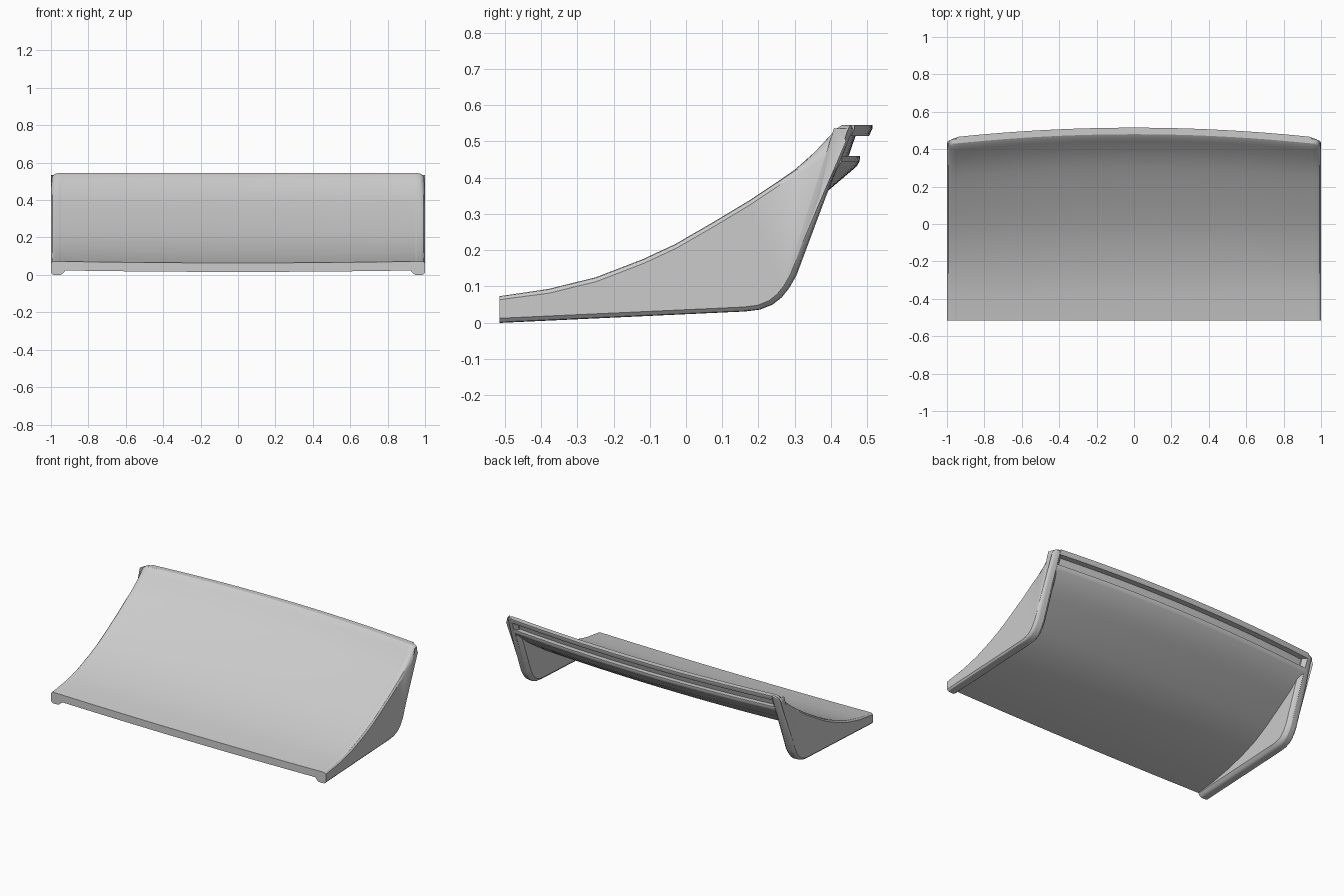
import bpy
import bmesh
import math
from mathutils import Vector

cube = bpy.data.objects.get("Cube")
if cube:
    bpy.data.objects.remove(cube, do_unlink=True)

paint = bpy.data.materials.new("light_grey")
paint.use_nodes = True
GREY = (0.6, 0.6, 0.6, 1)
paint.diffuse_color = GREY
paint.node_tree.nodes["Principled BSDF"].inputs["Base Color"].default_value = GREY

FRONT = -0.515

# Side outlines as (y, z)
top_curve = [(FRONT, .073), (-.38, .093), (-.25, .125), (-.12, .175), (-.03, .217),
             (.07, .275), (.17, .335), (.25, .388), (.3, .425), (.35, .47),
             (.39, .513), (.41, .535), (.425, .545)]
rear_lip = [(.46, .545), (.459, .535), (.45, .515), (.413, .515), (.395, .46),
            (.425, .46), (.424, .445), (.415, .43), (.325, .35)]
underside = [(.27, .312), (.2, .265), (.1, .2), (0, .145), (-.12, .1),
             (-.25, .065), (-.38, .04), (FRONT, .025)]
plate_edge = [(.45, .545), (.455, .535), (.45, .52), (.38, .345), (.3, .13), (.28, .095),
              (.26, .07), (.235, .05), (.2, .036), (.16, .031), (FRONT, 0)]


def bow(x, y, z):
    """Bow the rear edge backwards and dip the front edge at mid span."""
    weight = min(1, max(0, (y - FRONT) / 0.93))
    arch = 1 - x * x
    return Vector((x, y + .055 * arch * weight, z - .009 * arch * (1 - weight)))


def inset(outline, amount, corner=0):
    """Shrink an outline, with an extra amount near its upper rear corner."""
    result = []
    n = len(outline)
    for i, (y, z) in enumerate(outline):
        a, b = Vector(outline[i - 1]), Vector(outline[(i + 1) % n])
        d = (b - a).normalized()
        size = amount + corner * min(1, max(0, (z - .4) / .13))
        shift = Vector((d.y, -d.x)) * size
        if y < -.5:
            shift.x = 0
        result.append((y + shift.x, z + shift.y))
    return result


def loft(name, sections):
    bm = bmesh.new()
    rings = [[bm.verts.new(bow(x, y, z)) for y, z in outline] for x, outline in sections]
    for r, s in zip(rings, rings[1:]):
        for i in range(len(r)):
            j = (i + 1) % len(r)
            bm.faces.new((r[i], r[j], s[j], s[i]))
    bm.faces.new(rings[0])
    bm.faces.new(rings[-1][::-1])
    bmesh.ops.recalc_face_normals(bm, faces=bm.faces)
    mesh = bpy.data.meshes.new(name)
    bm.to_mesh(mesh)
    bm.free()
    mesh.materials.append(paint)
    obj = bpy.data.objects.new(name, mesh)
    bpy.context.collection.objects.link(obj)
    bpy.ops.object.select_all(action="DESELECT")
    obj.select_set(True)
    bpy.context.view_layer.objects.active = obj
    bpy.ops.object.shade_smooth_by_angle(angle=math.radians(32))
    return obj


# Curved blade with stepped rear lip
SPAN, STEPS = .95, 24
blade = top_curve + rear_lip + underside
loft("spoiler_blade", [(SPAN * (2 * i / STEPS - 1), blade) for i in range(STEPS + 1)])

# End plates: filleted inside, rounded outside and at the upper rear corner
plate = top_curve + plate_edge
for side, label in ((1, "left"), (-1, "right")):
    sections = [(side * .925, inset(plate, .022)), (side * .937, inset(plate, .008)),
                (side * SPAN, plate)]
    for k in range(1, 7):
        t = k / 6
        drop = 1 - math.sqrt(1 - t * t)
        edge = .012 * max(0, (t - .7) / .3) ** 2
        sections.append((side * (SPAN + .05 * t), inset(plate, edge, .035 * drop)))
    loft(label + "_end_plate", sections)
